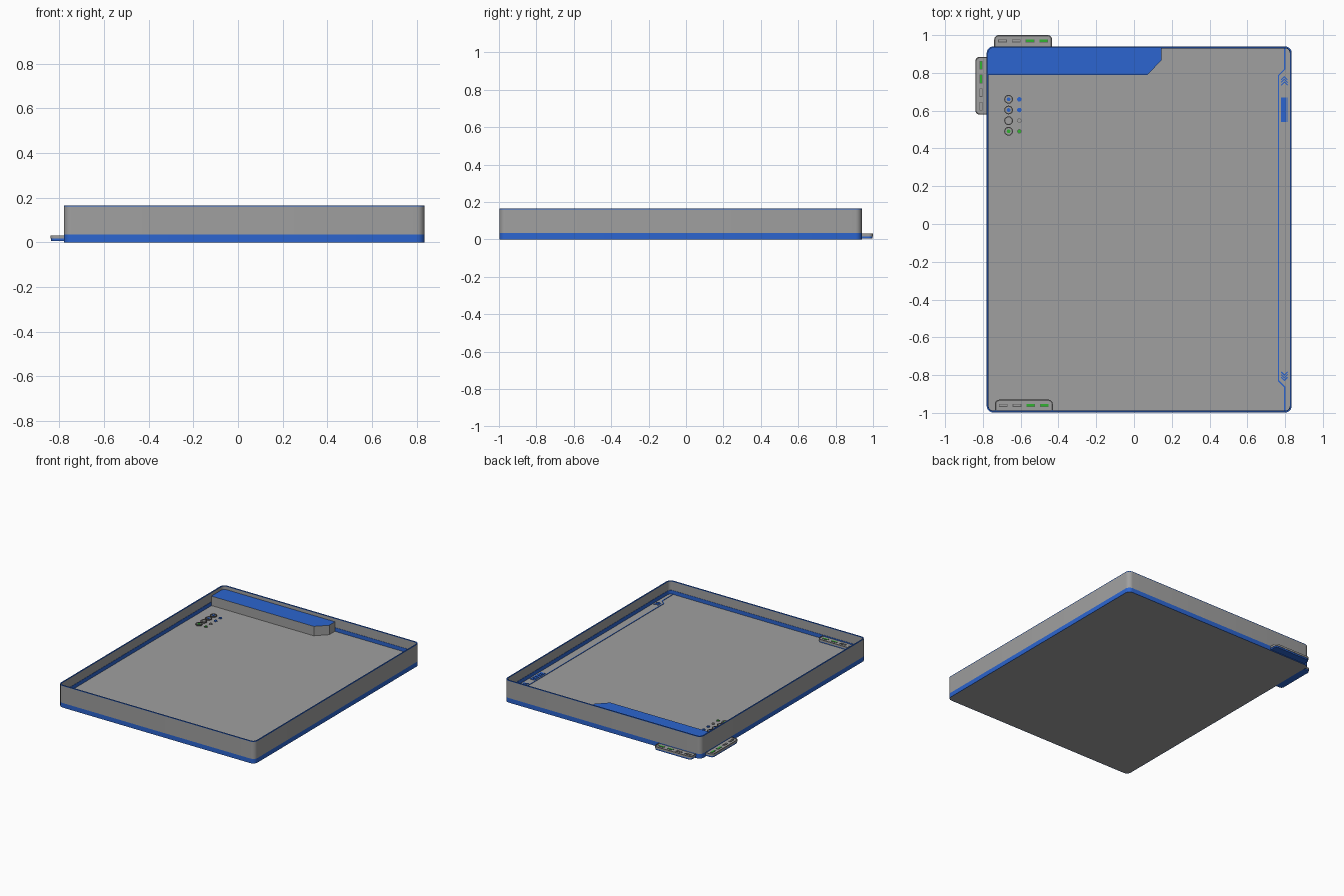
import bpy
import bmesh
import math
from mathutils import Matrix, Vector

if "Cube" in bpy.data.objects:
    bpy.data.objects.remove(bpy.data.objects["Cube"])


def material(name, rgb):
    m = bpy.data.materials.new(name)
    m.diffuse_color = (*rgb, 1)
    m.use_nodes = True
    m.node_tree.nodes["Principled BSDF"].inputs["Base Color"].default_value = m.diffuse_color
    return m


GREY = material("grey", (0.35, 0.35, 0.35))
BLUE = material("blue", (0.025, 0.13, 0.63))
GREEN = material("green", (0.03, 0.45, 0.03))
DARK = material("dark grey", (0.11, 0.11, 0.11))


def finish(name, bm, mats, xf):
    bmesh.ops.recalc_face_normals(bm, faces=bm.faces[:])
    if len(mats) > 1:                        # second material goes on the top faces
        for f in bm.faces:
            f.material_index = 1 if f.normal.z > 0.9 else 0
    bm.transform(xf)
    me = bpy.data.meshes.new(name)
    bm.to_mesh(me)
    bm.free()
    for m in mats:
        me.materials.append(m)
    for p in me.polygons:
        p.use_smooth = True
    me.set_sharp_from_angle(angle=math.radians(30))
    ob = bpy.data.objects.new(name, me)
    bpy.context.collection.objects.link(ob)
    return ob


def prism(name, loop, z0, z1, *mats, xf=Matrix()):
    bm = bmesh.new()
    lo = [bm.verts.new((x, y, z0)) for x, y in loop]
    hi = [bm.verts.new((x, y, z1)) for x, y in loop]
    bm.faces.new(lo[::-1])
    bm.faces.new(hi)
    for i in range(len(loop)):
        j = (i + 1) % len(loop)
        bm.faces.new((lo[i], lo[j], hi[j], hi[i]))
    return finish(name, bm, mats, xf)


def ring(name, outer, inner, z0, z1, *mats, xf=Matrix()):
    bm = bmesh.new()
    rows = [[bm.verts.new((x, y, z)) for x, y in lp]
            for lp, z in ((outer, z0), (outer, z1), (inner, z1), (inner, z0))]
    n = len(outer)
    for k in range(4):
        a, b = rows[k], rows[(k + 1) % 4]
        for i in range(n):
            j = (i + 1) % n
            bm.faces.new((a[i], a[j], b[j], b[i]))
    return finish(name, bm, mats, xf)


def rect(x0, y0, x1, y1, radii=(0, 0, 0, 0)):
    pts = []
    corners = ((x0, y0, 1, 1, 180), (x1, y0, -1, 1, 270), (x1, y1, -1, -1, 0), (x0, y1, 1, -1, 90))
    for (x, y, sx, sy, a0), r in zip(corners, radii):
        for k in range(7 if r else 1):
            a = math.radians(a0 + 15 * k)
            pts.append((x + sx * r + r * math.cos(a), y + sy * r + r * math.sin(a)) if r else (x, y))
    return pts


def circle(x, y, r, n=20):
    return [(x + r * math.cos(2 * math.pi * i / n), y + r * math.sin(2 * math.pi * i / n)) for i in range(n)]


def stroke(name, pts, w, z0, z1, mat):
    """Open mitred line of width w as a thin plate."""
    P = [Vector(p) for p in pts]
    left, right = [], []
    for i, p in enumerate(P):
        d0 = (p - P[max(i - 1, 0)]).normalized() if i else (P[1] - p).normalized()
        d1 = (P[i + 1] - p).normalized() if i < len(P) - 1 else d0
        t = (d0 + d1).normalized()
        nrm = Vector((-t.y, t.x))
        off = nrm * (w / 2 / max(0.3, t.dot(d0)))
        left.append(tuple(p + off))
        right.append(tuple(p - off))
    return prism(name, right + left[::-1], z0, z1, mat)


X0, X1, Y0, Y1, R = -0.78, 0.835, -0.998, 0.94, 0.035
FLOOR, TOP = 0.068, 0.165


def body(inset):
    return rect(X0 + inset, Y0 + inset, X1 - inset, Y1 - inset, (R - inset,) * 4)


# Tray: floor slab, blue base band, wall, blue rim and inner trim
prism("floor", body(0.004), 0, FLOOR, GREY)
ring("base_band", body(0), body(0.004), 0, 0.034, BLUE)
ring("wall", body(0), body(0.008), 0.034, 0.160, GREY)
ring("rim", body(0), body(0.008), 0.160, TOP, BLUE)
ring("inner_trim", body(0.006), body(0.010), FLOOR, FLOOR + 0.028, BLUE)

# Raised corner block with a chamfered end and blue top
corner = rect(X0 + 0.008, 0.79, 0.145, Y1 - 0.008, (0, 0, 0, R - 0.008))
block = [p for p in corner if p != (0.145, 0.79)]
block[1:1] = [(0.07, 0.79), (0.145, 0.865)]
prism("corner_block", block, FLOOR, 0.138, GREY, BLUE)


# Connector tabs with slots: two grey, two green
def tab(name, x, y, z, turn):
    xf = Matrix.Translation((x, y, z)) @ Matrix.Rotation(math.radians(turn), 4, 'Z')
    def shape(i):
        r = 0.024 - i
        return rect(-0.153 + i, 0, 0.153 - i, 0.06 - i, (0, 0, r, r))
    prism(name + "_underside", shape(0.003), 0, 0.011, BLUE, xf=xf)
    prism(name + "_body", shape(0.002), 0.011, 0.022, GREY, xf=xf)
    ring(name + "_edge", shape(0), shape(0.007), 0.011, 0.025, GREY, DARK, xf=xf)
    for i in range(4):
        cx = -0.109 + i * 0.0725
        mat = GREEN if i > 1 else GREY
        outer = rect(cx - 0.023, 0.022, cx + 0.023, 0.038)
        inner = rect(cx - 0.019, 0.026, cx + 0.019, 0.034)
        ring(f"{name}_slot_frame_{i}", outer, inner, 0.021, 0.0245, DARK, xf=xf)
        prism(f"{name}_slot_{i}", rect(cx - 0.021, 0.024, cx + 0.021, 0.036), 0.021,
              0.025 if i > 1 else 0.023, mat, xf=xf)


tab("back_tab", -0.587, Y1, 0.005, 0)
tab("left_tab", X0, 0.732, 0.005, 90)
tab("front_inner_tab", -0.583, Y0 + 0.008, FLOOR - 0.003, 0)

# Buttons and indicator lights
for i, mat in enumerate((BLUE, BLUE, GREY, GREEN)):
    y = 0.66 - i * 0.0565
    ring(f"button_ring_{i}", circle(-0.664, y, 0.023), circle(-0.664, y, 0.017), FLOOR, FLOOR + 0.009, DARK)
    prism(f"button_{i}", circle(-0.664, y, 0.017), FLOOR, FLOOR + 0.006, GREY)
    prism(f"button_mark_{i}", circle(-0.664, y, 0.010), FLOOR, FLOOR + 0.008, mat)
    prism(f"light_base_{i}", circle(-0.607, y, 0.012), FLOOR, FLOOR + 0.003, DARK if i > 1 else BLUE)
    prism(f"light_{i}", circle(-0.607, y, 0.009), FLOOR, FLOOR + 0.006, mat)

# Right side trim line, arrow marks and striped plate
Z0, Z1 = FLOOR - 0.001, FLOOR + 0.003
stroke("trim_line", [(0.798, 0.93), (0.798, 0.82), (0.765, 0.787), (0.765, -0.83),
                     (0.798, -0.863), (0.798, -0.988)], 0.006, Z0, Z1, BLUE)
for n, (cy, s) in enumerate(((0.757, 1), (-0.805, -1))):
    for k in range(3):
        y = cy + s * (k - 1) * 0.014
        stroke(f"arrow_{n}_{k}", [(0.779, y - s * 0.008), (0.796, y + s * 0.009),
                                  (0.813, y - s * 0.008)], 0.006, Z0, Z1, BLUE)
for k in range(5):
    x = 0.777 + k * 0.0075
    prism(f"plate_stripe_{k}", rect(x, 0.54, x + 0.0062, 0.67), Z0, Z1, BLUE)
